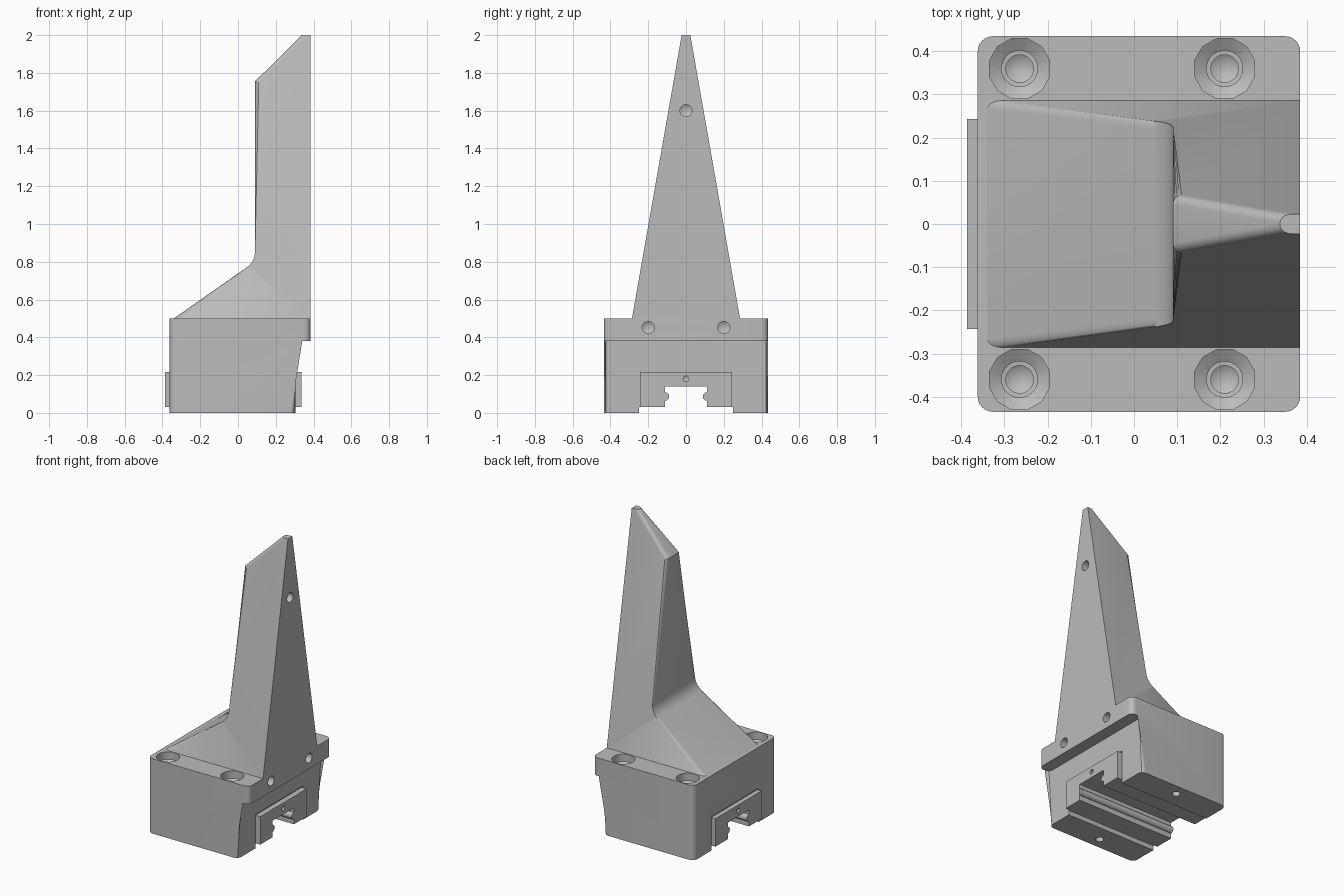
import bpy, bmesh, math
from mathutils import Vector

cube = bpy.data.objects.get("Cube")
if cube:
    bpy.data.objects.remove(cube, do_unlink=True)

grey = bpy.data.materials.new("machined grey")
grey.use_nodes = True
GREY = (0.5, 0.5, 0.5, 1)
grey.diffuse_color = GREY
grey.node_tree.nodes["Principled BSDF"].inputs["Base Color"].default_value = GREY


def add_object(name, bm):
    bmesh.ops.recalc_face_normals(bm, faces=bm.faces)
    mesh = bpy.data.meshes.new(name)
    bm.to_mesh(mesh)
    bm.free()
    mesh.materials.append(grey)
    obj = bpy.data.objects.new(name, mesh)
    bpy.context.collection.objects.link(obj)
    return obj


def prism(points, axis, low, high):
    """Extrude a closed profile (horizontal, z) along x or y."""
    bm = bmesh.new()

    def place(p, t):
        return (t, p[0], p[1]) if axis == "x" else (p[0], t, p[1])
    ends = [[bm.verts.new(place(p, t)) for p in points] for t in (low, high)]
    for ring in ends:
        bm.faces.new(ring)
    n = len(points)
    for i in range(n):
        j = (i + 1) % n
        bm.faces.new((ends[0][i], ends[0][j], ends[1][j], ends[1][i]))
    return bm


def drill(position, direction, steps, sides=24):
    """Revolved cutter: steps are (radius, depth) pairs; it ends in a point."""
    bm = bmesh.new()
    turn = Vector((0, 0, 1)).rotation_difference(Vector(direction))
    rings = []
    for radius, depth in steps:
        ring = []
        for i in range(sides):
            a = math.tau * (i + 0.5) / sides
            p = Vector((radius * math.cos(a), radius * math.sin(a), depth))
            ring.append(bm.verts.new(Vector(position) + turn @ p))
        rings.append(ring)
    last_r, last_d = steps[-1]
    tip = bm.verts.new(Vector(position) + turn @ Vector((0, 0, last_d + last_r * 0.6)))
    bm.faces.new(rings[0])
    for i in range(sides):
        j = (i + 1) % sides
        for a, b in zip(rings, rings[1:]):
            bm.faces.new((a[i], a[j], b[j], b[i]))
        bm.faces.new((rings[-1][i], rings[-1][j], tip))
    return add_object("hole_cutter", bm)


def cut(obj, cutters):
    bpy.context.view_layer.objects.active = obj
    for cutter in cutters:
        cutter.hide_render = True
        mod = obj.modifiers.new("cut", "BOOLEAN")
        mod.operation = "DIFFERENCE"
        mod.solver = "EXACT"
        mod.object = cutter
        bpy.ops.object.modifier_apply(modifier=mod.name)
        bpy.data.objects.remove(cutter, do_unlink=True)


def blind_hole(position, direction, radius, depth):
    return drill(position, direction, [(radius, -0.02), (radius, depth)])


# Base block with overhanging ledge and rounded upright corners
BACK = 0.385
bm = prism([(-0.362, 0), (0.305, 0), (0.305, 0.38), (BACK, 0.38), (BACK, 0.5), (-0.362, 0.5)],
           "y", -0.435, 0.435)
uprights = [e for e in bm.edges if abs(e.verts[0].co.z - e.verts[1].co.z) > 0.05]
bmesh.ops.bevel(bm, geom=uprights, offset=0.035, offset_type="OFFSET", segments=6,
                profile=0.5, affect="EDGES", clamp_overlap=False)
base = add_object("base_block", bm)

# Carriage channel, screw holes, mounting holes and underside holes
cutters = [add_object("channel_cutter", prism(
    [(-0.25, -0.1), (0.25, -0.1), (0.25, 0.225), (-0.25, 0.225)], "x", -1, 1))]
for side in (-1, 1):
    for x in (-0.265, 0.21):
        cutters.append(drill((x, side * 0.36, 0.5), (0, 0, -1),
                             [(0.072, -0.02), (0.072, 0.05)], 12))
        cutters.append(drill((x, side * 0.36, 0.5), (0, 0, -1),
                             [(0.042, 0.02), (0.042, 0.09), (0.032, 0.091), (0.032, 0.24)]))
    cutters.append(blind_hole((BACK, side * 0.2, 0.452), (-1, 0, 0), 0.032, 0.1))
    cutters.append(blind_hole((-0.03, side * 0.36, 0), (0, 0, 1), 0.025, 0.1))
cut(base, cutters)

# Tapered tower: side profile with a filleted inner corner
profile = [(-0.34, 0.5)]
for i in range(9):
    a = math.radians(-55 + 55 * i / 8)
    profile.append((-0.01 + 0.1 * math.cos(a), 0.853 + 0.1 * math.sin(a)))
profile += [(0.09, 1.755), (0.338, 2.0), (BACK, 2.0), (BACK, 0.5)]
bm = prism(profile, "y", -1, 1)
for v in bm.verts:
    v.co.y *= 0.286 - 0.263 * (v.co.z - 0.5) / 1.5


def is_front_edge(e):
    a, b = (v.co for v in e.verts)
    level = abs(a.z - b.z) < 1e-4
    return a.y * b.y > 0 and not level and min(a.x, b.x) < BACK - 0.01


bmesh.ops.bevel(bm, geom=[e for e in bm.edges if is_front_edge(e)], offset=0.02,
                offset_type="OFFSET", segments=5, profile=0.5, affect="EDGES",
                clamp_overlap=False)
tower = add_object("tower", bm)
cut(tower, [blind_hole((BACK, 0, 1.6), (-1, 0, 0), 0.032, 0.1)])


# Linear carriage: main body and two end plates straddling the rail slot
def carriage_profile(half, low, high):
    right = [(half, high), (half, low), (0.112, low), (0.112, 0.14)]
    return right + [(-y, z) for y, z in reversed(right)]


carriage = add_object("carriage_body", prism(carriage_profile(0.249, 0.03, 0.224),
                                             "x", -0.355, 0.298))
plates = []
for name, low, high, out in (("left_end_plate", 0.298, 0.335, 1),
                             ("right_end_plate", -0.387, -0.355, -1)):
    plate = add_object(name, prism(carriage_profile(0.243, 0.03, 0.216), "x", low, high))
    face = high if out > 0 else low
    cut(plate, [blind_hole((face, 0, 0.18), (-out, 0, 0), 0.015, 0.015)])
    plates.append(plate)

# Rounded bearing tracks along both sides of the rail slot
tracks = []
for side, name in ((-1, "front_track"), (1, "back_track")):
    circle = [(side * 0.112 + 0.023 * math.cos(math.tau * i / 16),
               0.087 + 0.023 * math.sin(math.tau * i / 16)) for i in range(16)]
    tracks.append(add_object(name, prism(circle, "x", -0.386, 0.334)))

# Smooth shading with crisp machined edges
bpy.ops.object.select_all(action="DESELECT")
for obj in [base, tower, carriage] + plates + tracks:
    obj.select_set(True)
bpy.context.view_layer.objects.active = base
bpy.ops.object.shade_smooth_by_angle(angle=math.radians(32))
